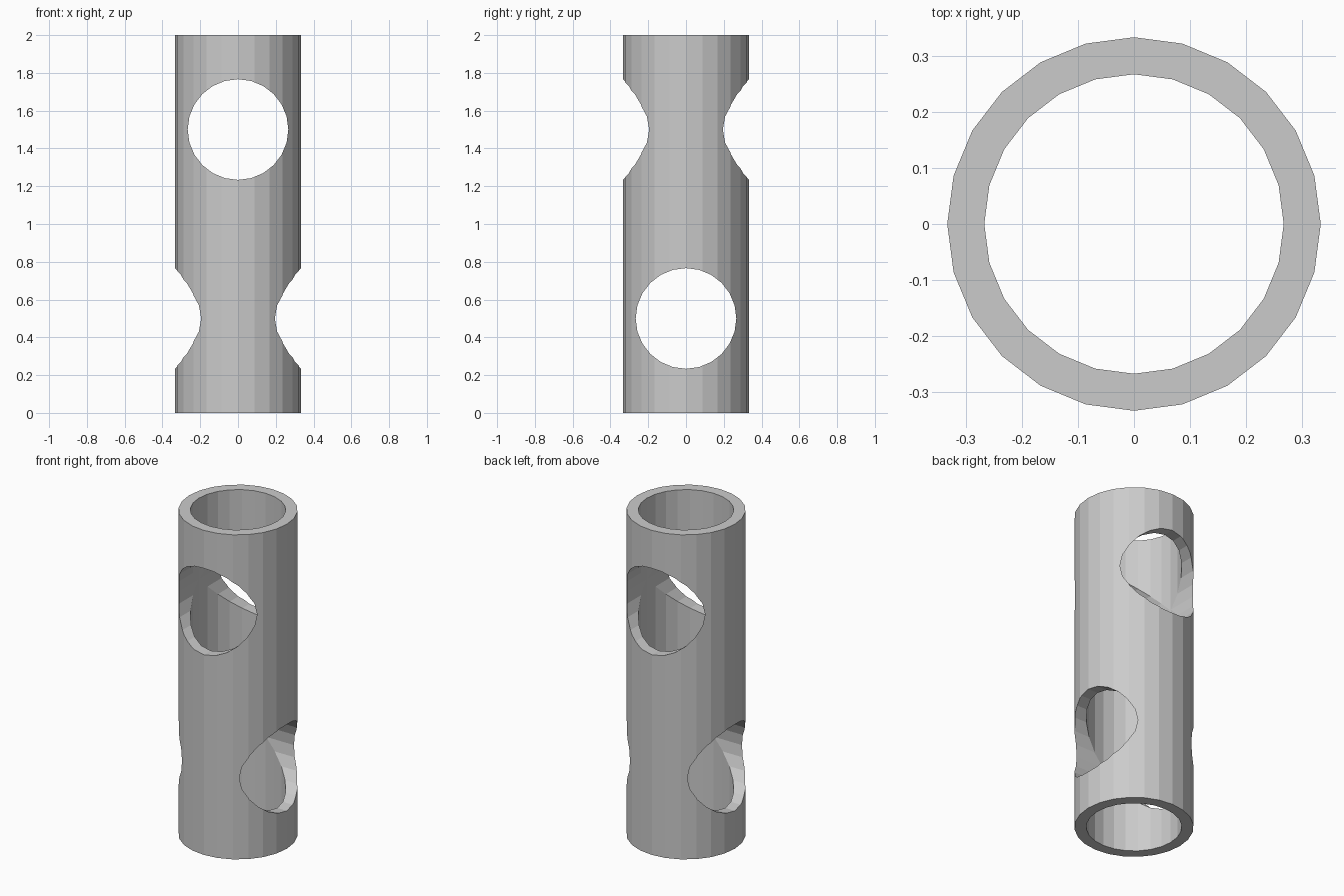
import bpy
from math import radians

if "Cube" in bpy.data.objects:
    bpy.data.objects.remove(bpy.data.objects["Cube"])

OUTER, INNER, HEIGHT, SIDES = 0.333, 0.267, 2.0, 24
HOLE = 0.2665

grey = bpy.data.materials.new("plain grey")
grey.use_nodes = True
colour = (0.6, 0.6, 0.6, 1)
grey.diffuse_color = colour
grey.node_tree.nodes["Principled BSDF"].inputs["Base Color"].default_value = colour


def cylinder(name, radius, depth, z, rotation=(0, 0, 0)):
    bpy.ops.mesh.primitive_cylinder_add(
        vertices=SIDES, radius=radius, depth=depth,
        location=(0, 0, z), rotation=rotation)
    obj = bpy.context.object
    obj.name = name
    obj.data.materials.append(grey)
    return obj


# Tube body
tube = cylinder("tube", OUTER, HEIGHT, HEIGHT / 2)

# Bore along the tube, and two crossing holes at right angles
cutters = [
    cylinder("bore_cutter", INNER, HEIGHT + 1, HEIGHT / 2),
    cylinder("upper_hole_cutter", HOLE, 1, 1.5, (radians(90), 0, 0)),
    cylinder("lower_hole_cutter", HOLE, 1, 0.5, (0, radians(90), 0)),
]

bpy.context.view_layer.objects.active = tube
for cutter in cutters:
    cut = tube.modifiers.new(cutter.name, "BOOLEAN")
    cut.operation = "DIFFERENCE"
    cut.solver = "EXACT"
    cut.object = cutter
    bpy.ops.object.modifier_apply(modifier=cut.name)
    bpy.data.objects.remove(cutter)
